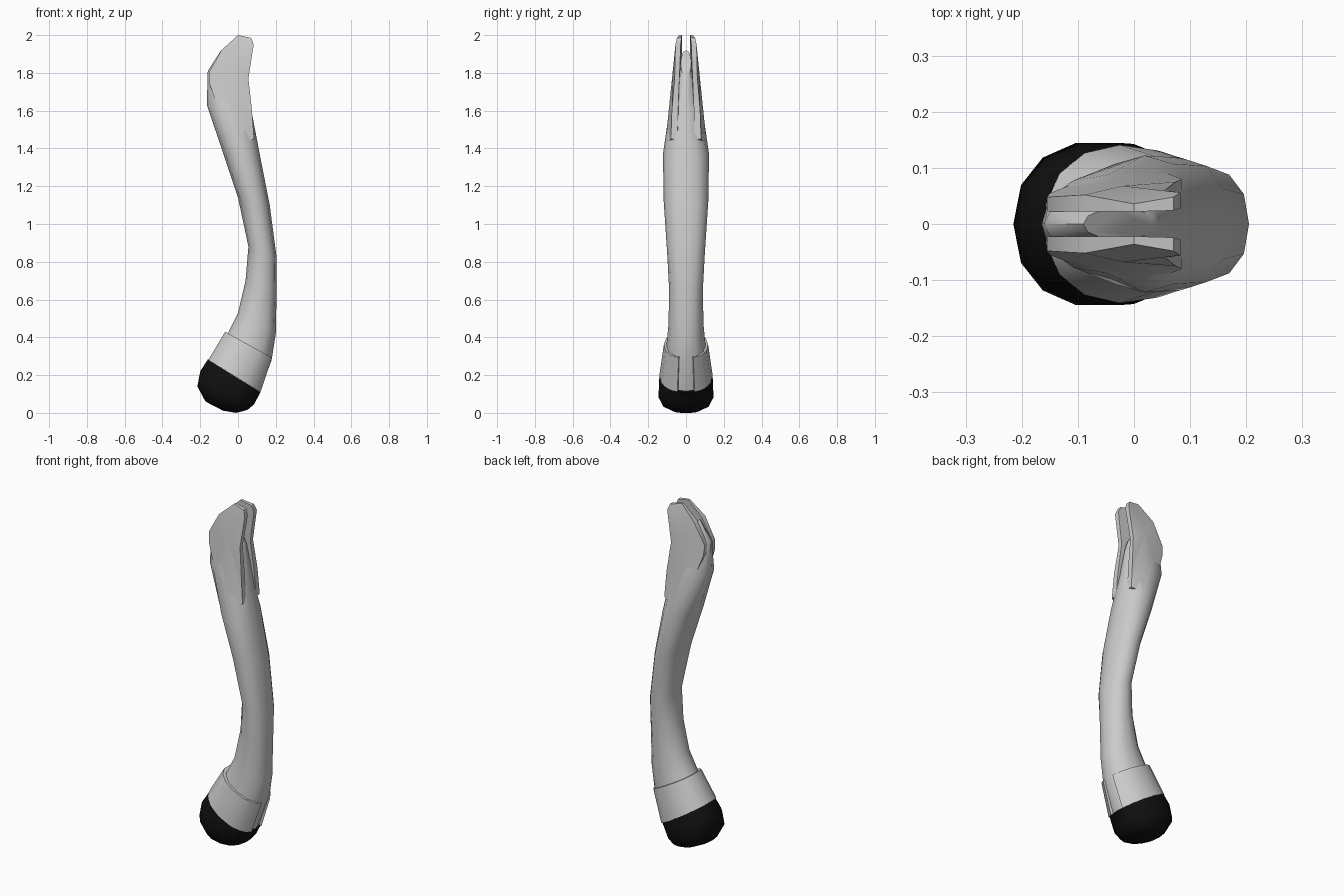
import bpy, bmesh, math
from mathutils import Vector

if "Cube" in bpy.data.objects:
    bpy.data.objects.remove(bpy.data.objects["Cube"])

black = bpy.data.materials.new("black")
black.diffuse_color = (0.005, 0.005, 0.005, 1)
black.use_nodes = True
black.node_tree.nodes["Principled BSDF"].inputs["Base Color"].default_value = black.diffuse_color


def finish(name, bm, angle, mat=None):
    bmesh.ops.recalc_face_normals(bm, faces=bm.faces)
    me = bpy.data.meshes.new(name)
    bm.to_mesh(me)
    bm.free()
    ob = bpy.data.objects.new(name, me)
    bpy.context.collection.objects.link(ob)
    if mat:
        me.materials.append(mat)
    bpy.ops.object.select_all(action='DESELECT')
    ob.select_set(True)
    bpy.context.view_layer.objects.active = ob
    bpy.ops.object.shade_smooth_by_angle(angle=math.radians(angle))
    return ob


def ring(bm, sec, n, power, a0=0.0, a1=2 * math.pi, grow=0.0):
    # tilted superellipse spanning the back point to the front point, half width h
    xl, zl, xr, zr, h = sec
    l, r = Vector((xl, 0, zl)), Vector((xr, 0, zr))
    mid, u = (l + r) / 2, (r - l) / 2
    u = u * (1 + grow / u.length)
    closed = a1 - a0 > 6.28
    out = []
    for i in range(n):
        a = a0 + (a1 - a0) * i / (n if closed else n - 1)
        c, s = math.cos(a), math.sin(a)
        c = math.copysign(abs(c) ** (2 / power), c)
        s = math.copysign(abs(s) ** (2 / power), s)
        p = mid + u * c
        out.append(bm.verts.new((p.x, s * (h + grow), p.z)))
    return out


def bridge(bm, a, b, closed=True):
    n = len(a)
    for i in range(n if closed else n - 1):
        j = (i + 1) % n
        bm.faces.new((a[i], a[j], b[j], b[i]))


def loft(name, secs, n, power, angle, mat=None):
    bm = bmesh.new()
    rings = [ring(bm, s, n, power) for s in secs]
    for a, b in zip(rings, rings[1:]):
        bridge(bm, a, b)
    bm.faces.new(rings[0])
    bm.faces.new(rings[-1])
    return finish(name, bm, angle, mat)


# Curved shank: back x, z, front x, z, half width
loft("shank", [
    (-0.15, 0.275, 0.117, 0.115, 0.13),
    (-0.06, 0.41, 0.178, 0.28, 0.105),
    (0.0, 0.53, 0.20, 0.42, 0.092),
    (0.04, 0.70, 0.204, 0.63, 0.09),
    (0.055, 0.88, 0.205, 0.82, 0.10),
    (0.0, 1.14, 0.168, 1.10, 0.118),
    (-0.08, 1.38, 0.117, 1.36, 0.122),
    (-0.165, 1.63, 0.075, 1.58, 0.088),
    (-0.16, 1.81, 0.05, 1.75, 0.05),
    (-0.09, 1.92, 0.04, 1.78, 0.027),
], 12, 2.2, 45)

# Flared ankle collar, open at the front
bm = bmesh.new()
gap = 0.3
low, high = (-0.155, 0.28, 0.12, 0.11, 0.135), (-0.06, 0.425, 0.175, 0.295, 0.105)
loops = [ring(bm, s, 14, 2.2, gap, 2 * math.pi - gap, g)
         for s, g in ((low, 0.006), (high, 0.012), (high, -0.01), (low, -0.01))]
for k in range(4):
    bridge(bm, loops[k], loops[(k + 1) % 4], False)
for e in (0, -1):
    bm.faces.new([lp[e] for lp in loops])
finish("ankle_collar", bm, 40)

# Rounded black foot
loft("foot", [
    (-0.16, 0.283, 0.122, 0.108, 0.136),
    (-0.2, 0.22, 0.118, 0.108, 0.146),
    (-0.215, 0.14, 0.085, 0.045, 0.148),
    (-0.172, 0.06, 0.05, 0.016, 0.122),
    (-0.08, 0.012, -0.01, 0.0, 0.06),
], 14, 2.2, 50, black)

# Pair of fork plates at the top: x, z, inner y, outer y
prong = [
    (-0.155, 1.80, 0.022, 0.048), (-0.088, 1.92, 0.022, 0.052),
    (0.0, 2.0, 0.022, 0.036), (0.07, 1.985, 0.024, 0.048),
    (0.083, 1.95, 0.028, 0.056), (0.055, 1.77, 0.035, 0.06),
    (0.074, 1.60, 0.042, 0.075), (0.085, 1.45, 0.045, 0.08),
    (0.01, 1.42, 0.05, 0.11), (-0.10, 1.60, 0.04, 0.075),
    (-0.15, 1.74, 0.03, 0.055),
]
bm = bmesh.new()
inner = [bm.verts.new((x, yi, z)) for x, z, yi, yo in prong]
outer = [bm.verts.new((x, yo, z)) for x, z, yi, yo in prong]
bridge(bm, inner, outer)
bm.faces.new(inner)
# raised centre of the outer cheek
hub = bm.verts.new((-0.02, 0.068, 1.83))
for i in range(len(outer)):
    bm.faces.new((outer[i], outer[(i + 1) % len(outer)], hub))
ob = finish("fork_plates", bm, 35)
m = ob.modifiers.new("mirror", 'MIRROR')
m.use_axis = (False, True, False)
